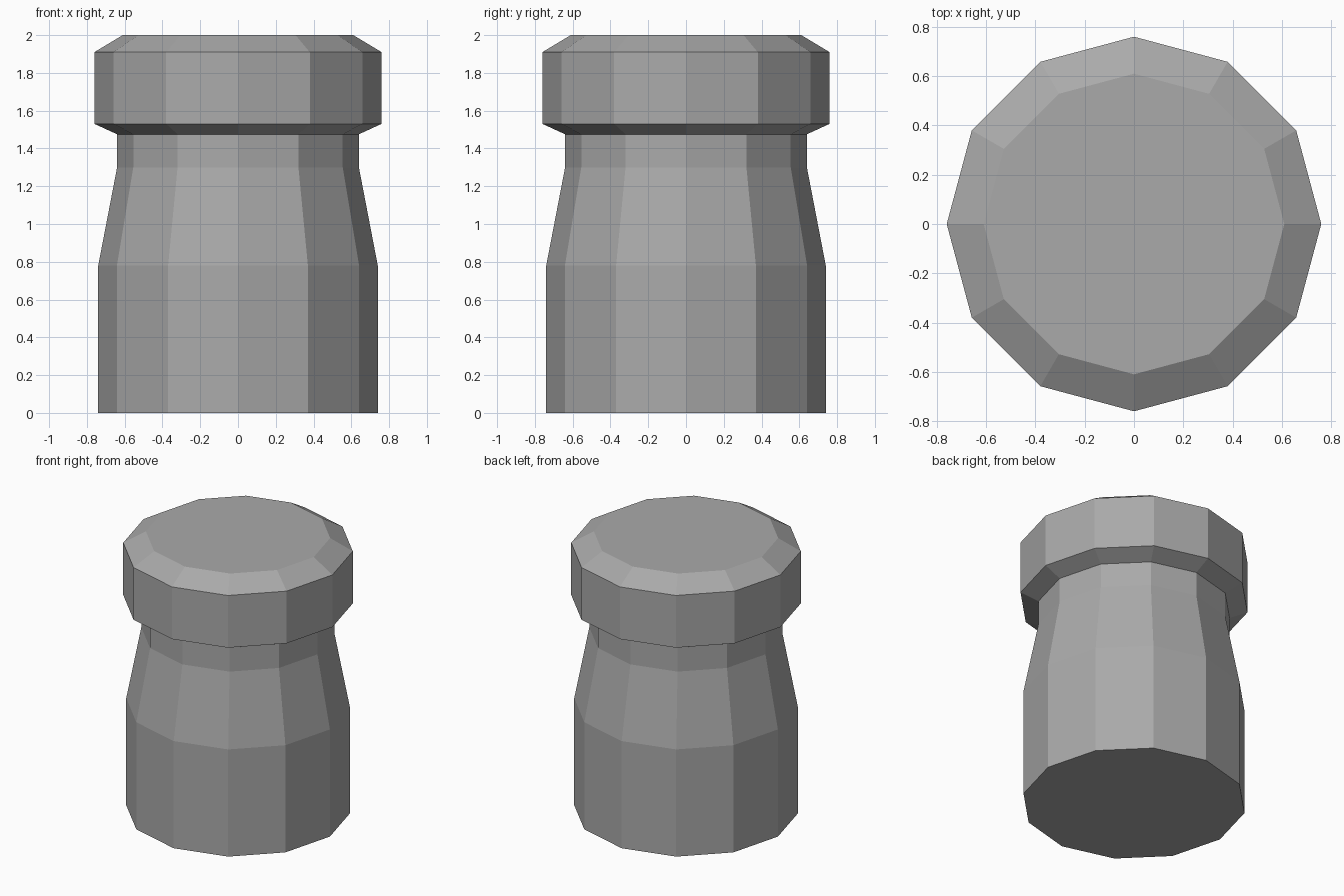
import bpy, bmesh, math

if "Cube" in bpy.data.objects:
    bpy.data.objects.remove(bpy.data.objects["Cube"])

SIDES = 12

grey = bpy.data.materials.new("plain grey")
grey.diffuse_color = (0.4, 0.4, 0.4, 1)
grey.use_nodes = True
grey.node_tree.nodes["Principled BSDF"].inputs["Base Color"].default_value = grey.diffuse_color


def turned(name, profile):
    """Closed faceted solid turned about z from (radius, height) pairs."""
    bm = bmesh.new()
    rings = [[bm.verts.new((r * math.cos(2 * math.pi * i / SIDES),
                            r * math.sin(2 * math.pi * i / SIDES), z))
              for i in range(SIDES)] for r, z in profile]
    for low, high in zip(rings, rings[1:]):
        for i in range(SIDES):
            j = (i + 1) % SIDES
            bm.faces.new((low[i], low[j], high[j], high[i]))
    bm.faces.new(rings[0][::-1])
    bm.faces.new(rings[-1])
    mesh = bpy.data.meshes.new(name)
    bm.to_mesh(mesh)
    bm.free()
    mesh.materials.append(grey)
    obj = bpy.data.objects.new(name, mesh)
    bpy.context.collection.objects.link(obj)
    return obj


# Jar body: straight base, tapered shoulder, straight neck; then bevelled lid
turned("jar_body", [(0.74, 0), (0.74, 0.78), (0.64, 1.30), (0.64, 1.475)])
turned("lid", [(0.64, 1.475), (0.76, 1.53), (0.76, 1.91), (0.61, 2.0)])
